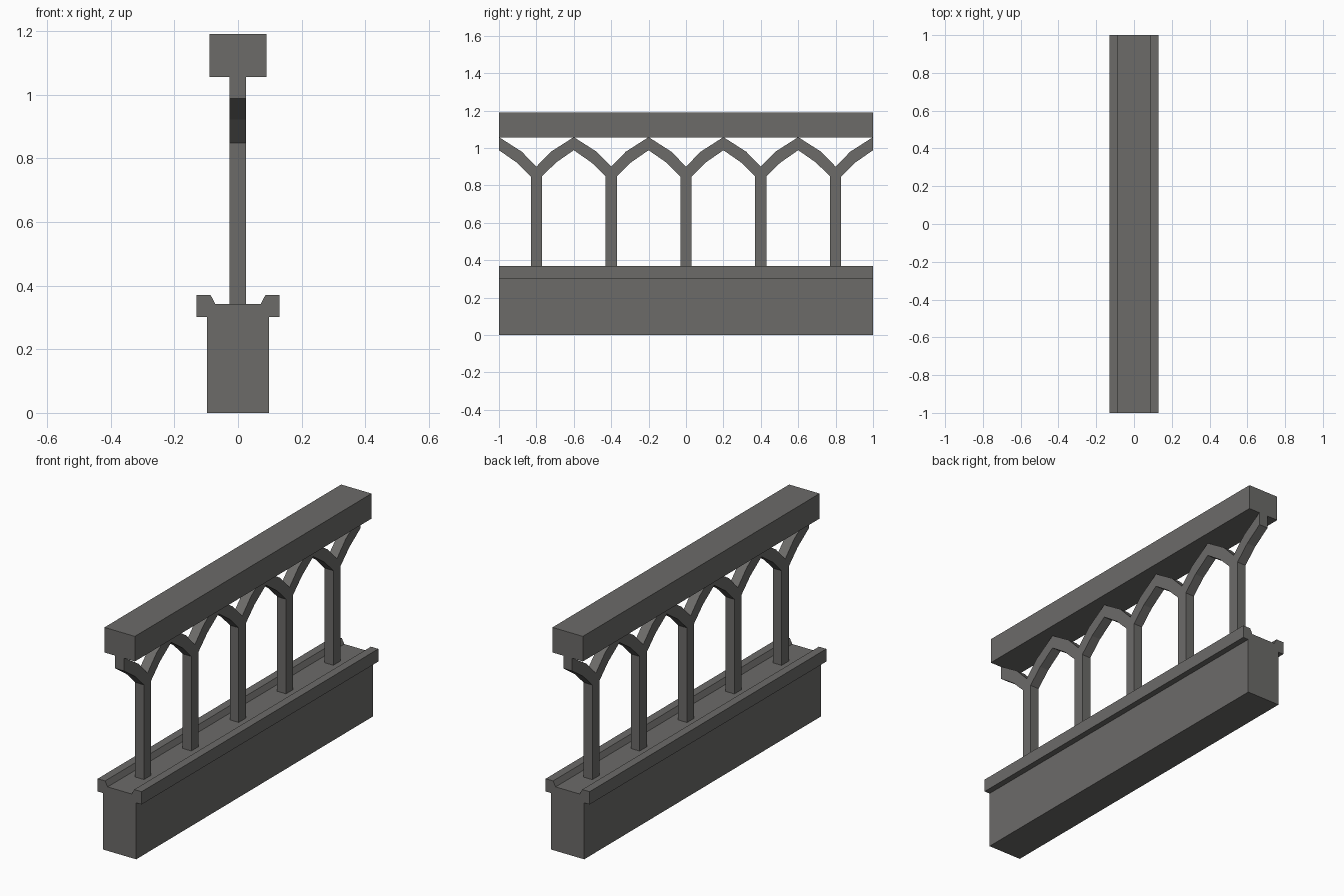
import bpy, bmesh

if "Cube" in bpy.data.objects:
    bpy.data.objects.remove(bpy.data.objects["Cube"])

stone = bpy.data.materials.new("dark_grey_stone")
stone.diffuse_color = (0.15, 0.147, 0.141, 1)
stone.use_nodes = True
stone.node_tree.nodes["Principled BSDF"].inputs["Base Color"].default_value = stone.diffuse_color


def extrude_profile(name, points, offset):
    """Prism: 3D profile points pushed along an offset vector."""
    bm = bmesh.new()
    face = bm.faces.new([bm.verts.new(p) for p in points])
    res = bmesh.ops.extrude_face_region(bm, geom=[face])
    moved = [v for v in res["geom"] if isinstance(v, bmesh.types.BMVert)]
    bmesh.ops.translate(bm, verts=moved, vec=offset)
    bmesh.ops.recalc_face_normals(bm, faces=bm.faces)
    mesh = bpy.data.meshes.new(name)
    bm.to_mesh(mesh)
    bm.free()
    mesh.materials.append(stone)
    obj = bpy.data.objects.new(name, mesh)
    bpy.context.collection.objects.link(obj)
    return obj


def long_bar(name, xz):
    """Bar running the full length of the balustrade."""
    return extrude_profile(name, [(x, -1, z) for x, z in xz], (0, 2, 0))


# Low wall and top rail
long_bar("base_wall", [(-0.098, 0), (0.098, 0), (0.098, 0.342), (-0.098, 0.342)])
long_bar("top_rail", [(-0.09, 1.056), (0.09, 1.056), (0.09, 1.19), (-0.09, 1.19)])

# Raised ledges along both edges of the wall, sloped on the inside
for side, s in (("left", -1), ("right", 1)):
    long_bar(side + "_ledge", [(s * x, z) for x, z in
             [(0.13, 0.302), (0.13, 0.37), (0.086, 0.37), (0.07, 0.34), (0.086, 0.302)]])

# Posts that fork into pointed half arches
right_edge = [(0.03, 0.335), (0.03, 0.848), (0.105, 0.922), (0.2, 0.988),
              (0.2, 1.058), (0.078, 0.98)]
left_edge = [(-y, z) for y, z in reversed(right_edge)]
outline = right_edge + [(0, 0.9)] + left_edge
for i in range(5):
    yc = -0.8 + 0.4 * i
    extrude_profile(f"arch_post_{i + 1}",
                    [(-0.027, yc + y, z) for y, z in outline], (0.052, 0, 0))
